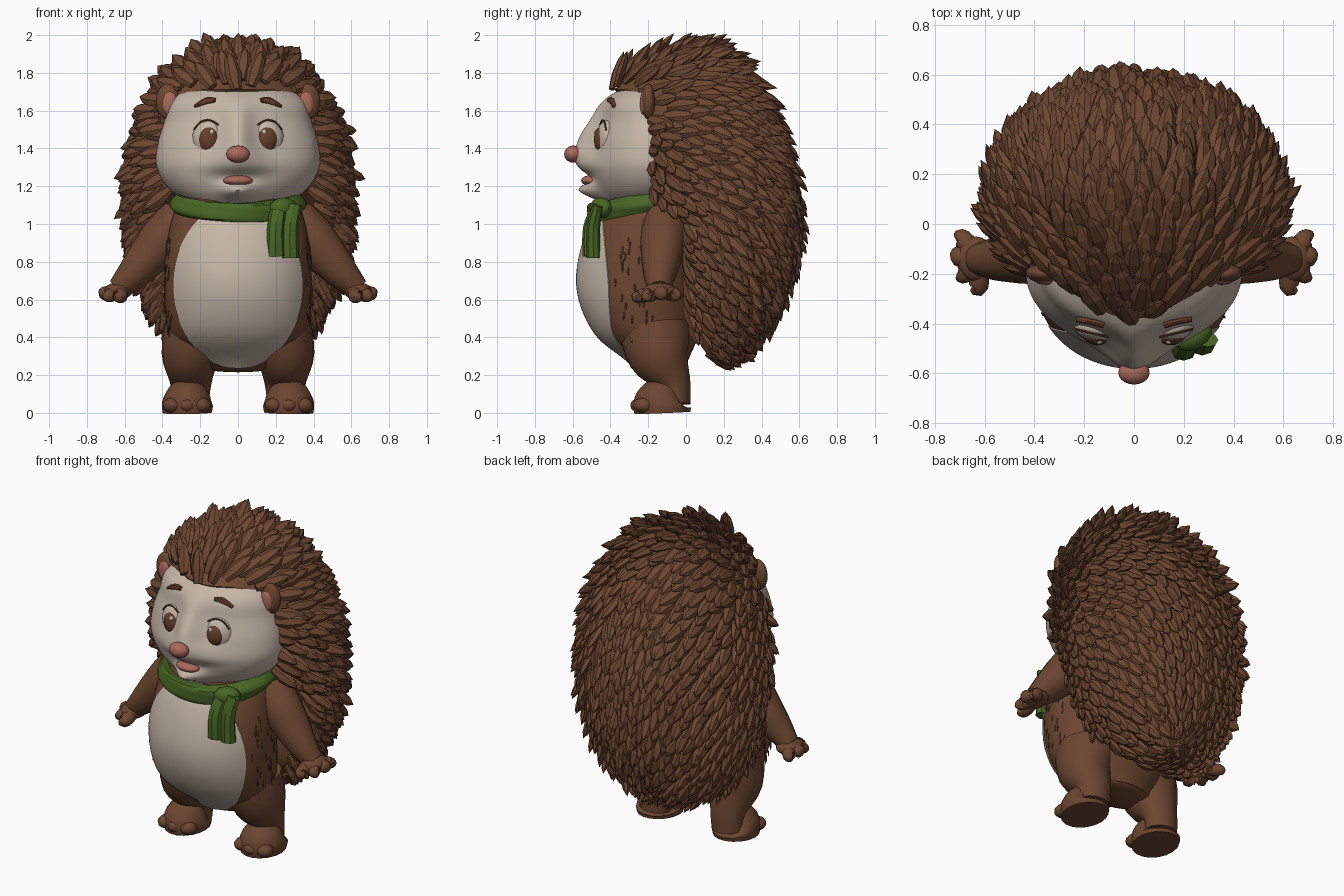
import bpy, bmesh, math, random
from mathutils import Vector

random.seed(4)
cube = bpy.data.objects.get("Cube")
if cube:
    bpy.data.objects.remove(cube, do_unlink=True)


def material(name, r, g, b):
    m = bpy.data.materials.new(name)
    m.use_nodes = True
    m.diffuse_color = (r, g, b, 1)
    m.node_tree.nodes["Principled BSDF"].inputs["Base Color"].default_value = (r, g, b, 1)
    return m


BROWN = material("fur brown", 0.15, 0.062, 0.03)
CREAM = material("cream", 0.56, 0.47, 0.39)
GREEN = material("scarf green", 0.065, 0.135, 0.018)
PINK = material("nose pink", 0.4, 0.14, 0.105)
IRIS = material("eye brown", 0.13, 0.05, 0.022)
X, Y, Z = Vector((1, 0, 0)), Vector((0, 1, 0)), Vector((0, 0, 1))
TAU = math.tau


def finish(bm, name, mat, smooth=40):
    bmesh.ops.recalc_face_normals(bm, faces=bm.faces)
    mesh = bpy.data.meshes.new(name)
    bm.to_mesh(mesh)
    bm.free()
    mesh.materials.append(mat)
    ob = bpy.data.objects.new(name, mesh)
    bpy.context.collection.objects.link(ob)
    if smooth:
        bpy.ops.object.select_all(action='DESELECT')
        ob.select_set(True)
        bpy.context.view_layer.objects.active = ob
        bpy.ops.object.shade_smooth_by_angle(angle=math.radians(smooth))
    return ob


def skin(name, rings, mat, loop=False, smooth=40):
    """Join equal rings of points into a closed surface."""
    bm = bmesh.new()
    vs = [[bm.verts.new(p) for p in ring] for ring in rings]
    n = len(vs[0])
    for a, b in zip(vs, vs[1:] + vs[:1] if loop else vs[1:]):
        for i in range(n):
            j = (i + 1) % n
            bm.faces.new((a[i], a[j], b[j], b[i]))
    if not loop:
        bm.faces.new(vs[0])
        bm.faces.new(vs[-1])
    return finish(bm, name, mat, smooth)


def spline(keys, u):
    """Catmull-Rom blend through tuples of any length."""
    n = len(keys)
    i = max(0, min(int(u), n - 2))
    f = u - i
    a, b, c, d = (Vector(keys[max(0, min(n - 1, i + k))]) for k in (-1, 0, 1, 2))
    return 0.5 * (2 * b + (c - a) * f + (2 * a - 5 * b + 4 * c - d) * f * f
                  + (3 * b - a - 3 * c + d) * f ** 3)


def tube(name, keys, mat, ref=Y, n=14, sub=4, smooth=40):
    """Sweep ellipses; each key is x, y, z and two radii."""
    count = (len(keys) - 1) * sub
    pts = [spline(keys, i / sub) for i in range(count + 1)]
    rings = []
    for i, p in enumerate(pts):
        t = Vector(pts[min(i + 1, count)][:3]) - Vector(pts[max(i - 1, 0)][:3])
        u = t.cross(ref).normalized()
        v = t.cross(u).normalized()
        rings.append([Vector(p[:3]) + u * math.cos(TAU * k / n) * p[3]
                      + v * math.sin(TAU * k / n) * p[4] for k in range(n)])
    return skin(name, rings, mat, smooth=smooth)


def ball(name, loc, size, mat, turn=0, seg=20):
    bm = bmesh.new()
    bmesh.ops.create_uvsphere(bm, u_segments=seg, v_segments=seg // 2 + 2, radius=1)
    bmesh.ops.scale(bm, vec=size, verts=bm.verts)
    ob = finish(bm, name, mat)
    ob.location = loc
    ob.rotation_euler.z = turn


# Torso and head: ellipses (centre y, x radius, y radius) at even heights
BODY = (0.24, 0.15, [(-0.14, 0.2, 0.14), (-0.2, 0.35, 0.257), (-0.235, 0.385, 0.31),
                     (-0.25, 0.39, 0.327), (-0.24, 0.385, 0.32), (-0.215, 0.36, 0.295),
                     (-0.18, 0.32, 0.25)], [(0, 1), (0, 1)])
# The head also has a snout ridge (depth, half width) at half that spacing
HEAD = (1.06, 0.12, [(-0.2, 0.2, 0.2), (-0.19, 0.36, 0.28), (-0.19, 0.43, 0.31),
                     (-0.19, 0.425, 0.29), (-0.18, 0.39, 0.265), (-0.17, 0.35, 0.24),
                     (-0.13, 0.21, 0.14)],
        [(0, 0.1), (0.03, 0.1), (0.1, 0.09), (0.015, 0.1), (0.07, 0.14), (0.1, 0.12),
         (0.1, 0.09), (0.09, 0.08), (0.07, 0.075), (0.045, 0.075), (0.02, 0.08),
         (0, 0.1), (0, 0.1)])


def section(form, z):
    return spline(form[2], (z - form[0]) / form[1])


def ridge(form, x, z):
    depth, width = spline(form[3], (z - form[0]) / form[1] * 2)
    return depth * math.exp(-(x / width) ** 2)


def front(form, x, z, grow=0.005):
    """Front surface y of a form at x, z."""
    c, rx, ry = section(form, z)
    return c - (ry + grow) * math.sqrt(max(0, 1 - (x / (rx + grow)) ** 2)) - ridge(form, x, z)


def build_form(name, form, mat, n, rows):
    rings = []
    for i in range(rows + 1):
        z = form[0] + form[1] * 6 * i / rows
        c, rx, ry = section(form, z)
        ring = []
        for k in range(n):
            x, s = rx * math.cos(TAU * k / n), math.sin(TAU * k / n)
            ring.append((x, c + ry * s - (ridge(form, x, z) if s < 0 else 0), z))
        rings.append(ring)
    skin(name, rings, mat, smooth=70)


build_form("torso", BODY, BROWN, 48, 30)
build_form("head", HEAD, CREAM, 120, 42)
ball("torso_underside", (0, -0.14, 0.245), (0.2, 0.14, 0.03), BROWN)

# Belly patch: thin plate following the torso
rings = []
for r in [0.02] + [i / 12 for i in range(1, 13)]:
    oval = [(0.345 * r * math.cos(TAU * k / 48), 0.675 + 0.44 * r * math.sin(TAU * k / 48))
            for k in range(48)]
    rings.append([(x, front(BODY, x, z), z) for x, z in oval])
rings.append([(x * 0.98, y + 0.009, z) for x, y, z in rings[-1]])
skin("belly_patch", rings, CREAM)


# Quill coat: rounded shell, deeper over the brow, with the face side cut away
def coat_depth(u, rear):
    return 0.49 if rear else 0.37 + 0.34 * max(0, min(1, (u - 0.42) / 0.3))


def coat(u, a, k=1.0):
    s = math.sin(a)
    fx = (1 - abs(u) ** 2.2) ** (1 / 2.2)
    fy = (1 - abs(u) ** 1.85) ** (1 / 1.85)
    return Vector((0.557 * k * fx * math.cos(a),
                   0.08 - 0.06 * u + coat_depth(u, s > 0) * k * fy * s,
                   1.1 + 0.81 * k * u))


def hairline(x, z):
    if z > 1.6:
        return min(-0.2, max(-0.2 - (z - 1.6) * 2.5, 0.55 * abs(x) - 0.43))
    return -0.2 + 0.2 * max(0, min(1, (1.2 - z) / 0.15)) + 0.6 * max(0, 0.5 - z)


rings = []
for i in range(29):
    ring = [coat(-math.cos(math.pi * (i + 0.3) / 28.6), TAU * k / 48, 0.98) for k in range(48)]
    for p in ring:
        p.y = max(p.y, hairline(p.x, p.z) + 0.015)
    rings.append(ring)
skin("quill_coat", rings, BROWN)


def spike(bm, base, d, n, length, w):
    side = d.cross(n).normalized()
    up = side.cross(d)
    rows = [[bm.verts.new(base + d * length * t + side * math.cos(TAU * k / 6) * r * w
                          + up * math.sin(TAU * k / 6) * r * w * 0.6) for k in range(6)]
            for t, r in ((0, 0.6), (0.4, 1), (0.78, 0.68))]
    tip = bm.verts.new(base + d * length)
    bm.faces.new(rows[0])
    for k in range(6):
        j = (k + 1) % 6
        for a, b in zip(rows, rows[1:]):
            bm.faces.new((a[k], a[j], b[j], b[k]))
        bm.faces.new((rows[-1][k], rows[-1][j], tip))


# Quills fan out from the middle of the face, leaving room for the ears
bm = bmesh.new()
brow = Vector((0, -0.5, 1.56))
COUNT = 1080
for i in range(COUNT):
    u = 1 - 2 * (i + 0.5) / COUNT
    p = coat(u, i * 2.39996)
    edge = hairline(p.x, p.z)
    if p.y < edge and (abs(p.x) < 0.36 or p.z > 1.6):
        continue
    if (Vector((abs(p.x), p.y, p.z)) - Vector((0.38, -0.26, 1.64))).length < 0.11:
        continue
    cy = 0.08 - 0.06 * u
    n = Vector((p.x / 0.31, (p.y - cy) / coat_depth(u, p.y > cy) ** 2,
                (p.z - 1.1) / 0.66)).normalized()
    p.y = max(p.y, edge)
    away = p - brow
    flow = (away - n * away.dot(n)).normalized()
    jitter = Vector([random.uniform(-0.19, 0.19) for _ in range(3)])
    lift = 0.3 if p.y < 0 and p.z < 1.6 else 0.45
    d = (flow + n * lift + jitter).normalized()
    big = 0.5 + 0.5 * u
    spike(bm, p - d * 0.01, d, n, (0.14 + 0.065 * big) * random.uniform(0.85, 1.12),
          0.033 + 0.013 * big)
finish(bm, "quills", BROWN, smooth=0)

# Small fur tufts on the flanks
bm = bmesh.new()
for i in range(80):
    z, a = random.uniform(0.32, 0.95), random.uniform(-0.4, 0.2)
    c, rx, ry = section(BODY, z)
    s = random.choice((-1, 1))
    n = Vector((s * math.cos(a), math.sin(a), 0))
    p = Vector((s * rx * math.cos(a), c + ry * math.sin(a), z))
    spike(bm, p, (n * 0.12 - Z).normalized(), n, 0.045, 0.006)
finish(bm, "fur_tufts", BROWN, smooth=0)

# Nose and mouth
ball("nose", (0, -0.597, 1.37), (0.063, 0.048, 0.045), PINK)
ball("tongue", (0, -0.505, 1.23), (0.078, 0.05, 0.028), PINK)

for s, side in ((1, "left"), (-1, "right")):
    # Eyes, lids, brows and ears
    ball(side + "_eye", (s * 0.16, -0.417, 1.45), (0.085, 0.055, 0.1), CREAM, s * 0.25)
    ball(side + "_iris", (s * 0.157, -0.45, 1.448), (0.054, 0.036, 0.067), IRIS, s * 0.25)
    ball(side + "_eye_glint", (s * 0.14, -0.472, 1.485), (0.014, 0.012, 0.016), CREAM, seg=10)
    lid = [(s * (0.16 + 0.085 * math.cos(a)), -0.441 + 0.02 * math.cos(a),
            1.45 + 0.1 * math.sin(a), 0.005, 0.005) for a in (0.5, 1.1, 1.7, 2.3)]
    tube(side + "_eyelid", lid, IRIS, Y, n=6)
    arch = [(s * x, front(HEAD, x, z), z, r, 0.014)
            for x, z, r in ((0.12, 1.655, 0.012), (0.165, 1.652, 0.019), (0.23, 1.622, 0.007))]
    tube(side + "_eyebrow", arch, IRIS, Y, n=8)
    ball(side + "_ear", (s * 0.372, -0.2, 1.648), (0.064, 0.036, 0.095), BROWN, s * 0.1)
    ball(side + "_inner_ear", (s * 0.362, -0.226, 1.638), (0.04, 0.018, 0.062), PINK, s * 0.1)

    # Arms and hands
    arm = [(0.3, -0.1, 1.04, 0.11), (0.39, -0.12, 0.93, 0.122), (0.48, -0.13, 0.82, 0.108),
           (0.56, -0.14, 0.73, 0.086), (0.635, -0.14, 0.655, 0.06)]
    tube(side + "_arm", [(s * x, y, z, r, r) for x, y, z, r in arm], BROWN)
    ball(side + "_palm", (s * 0.635, -0.14, 0.645), (0.075, 0.09, 0.046), BROWN)
    for i, (x, y, z) in enumerate(((0.69, -0.06, 0.625), (0.71, -0.13, 0.632),
                                   (0.685, -0.2, 0.62), (0.625, -0.25, 0.615))):
        tube(f"{side}_finger_{i + 1}",
             [(s * 0.62, -0.14, 0.65, 0.035, 0.035), (s * x, y, z, 0.04, 0.037),
              (s * (x + 0.025), y, z - 0.005, 0.018, 0.018)], BROWN, Z, n=10)

    # Legs, feet and toes
    leg = [(0.22, -0.17, 0.45, 0.17, 0.19), (0.25, -0.14, 0.3, 0.155, 0.165),
           (0.25, -0.065, 0.16, 0.11, 0.092), (0.255, -0.06, 0.05, 0.1, 0.085)]
    tube(side + "_leg", [(s * k[0],) + k[1:] for k in leg], BROWN, n=18)
    foot = [(0.268, -0.125, 0, 0.13, 0.15), (0.268, -0.125, 0.045, 0.135, 0.155),
            (0.263, -0.11, 0.085, 0.12, 0.13), (0.255, -0.08, 0.12, 0.09, 0.09)]
    tube(side + "_foot", [(s * k[0],) + k[1:] for k in foot], BROWN, n=18)
    for i in range(3):
        ball(f"{side}_toe_{i + 1}", (s * (0.19 + 0.08 * i), -0.24 + 0.015 * abs(i - 1), 0.04),
             (0.048, 0.055, 0.04), BROWN, seg=12)

# Scarf: folded band around the neck with two hanging ends
rings = []
for i in range(48):
    a = TAU * i / 48
    out = Vector((math.cos(a), math.sin(a), 0))
    mid = Vector((0.315 * out.x, -0.2 + 0.285 * out.y, 1.105 + 0.045 * out.y))
    ring = []
    for k in range(20):
        b = TAU * k / 20
        fold = 1 + 0.13 * math.cos(4 * b + 2 * a)
        ring.append(mid + out * 0.043 * fold * math.cos(b) + Z * 0.055 * fold * math.sin(b))
    rings.append(ring)
skin("scarf", rings, GREEN, loop=True)
ball("scarf_knot", (0.24, -0.45, 1.085), (0.08, 0.055, 0.055), GREEN, 0.5, seg=12)
for i, (x, end) in enumerate(((0.2, 0.83), (0.275, 0.82))):
    tube(f"scarf_end_{i + 1}",
         [(x + 0.02, -0.465, 1.1, 0.045, 0.03), (x, -0.51 + 0.02 * i, 0.98, 0.045, 0.035),
          (x, -0.51 + 0.02 * i, end, 0.05, 0.038)], GREEN, n=8, smooth=30)
